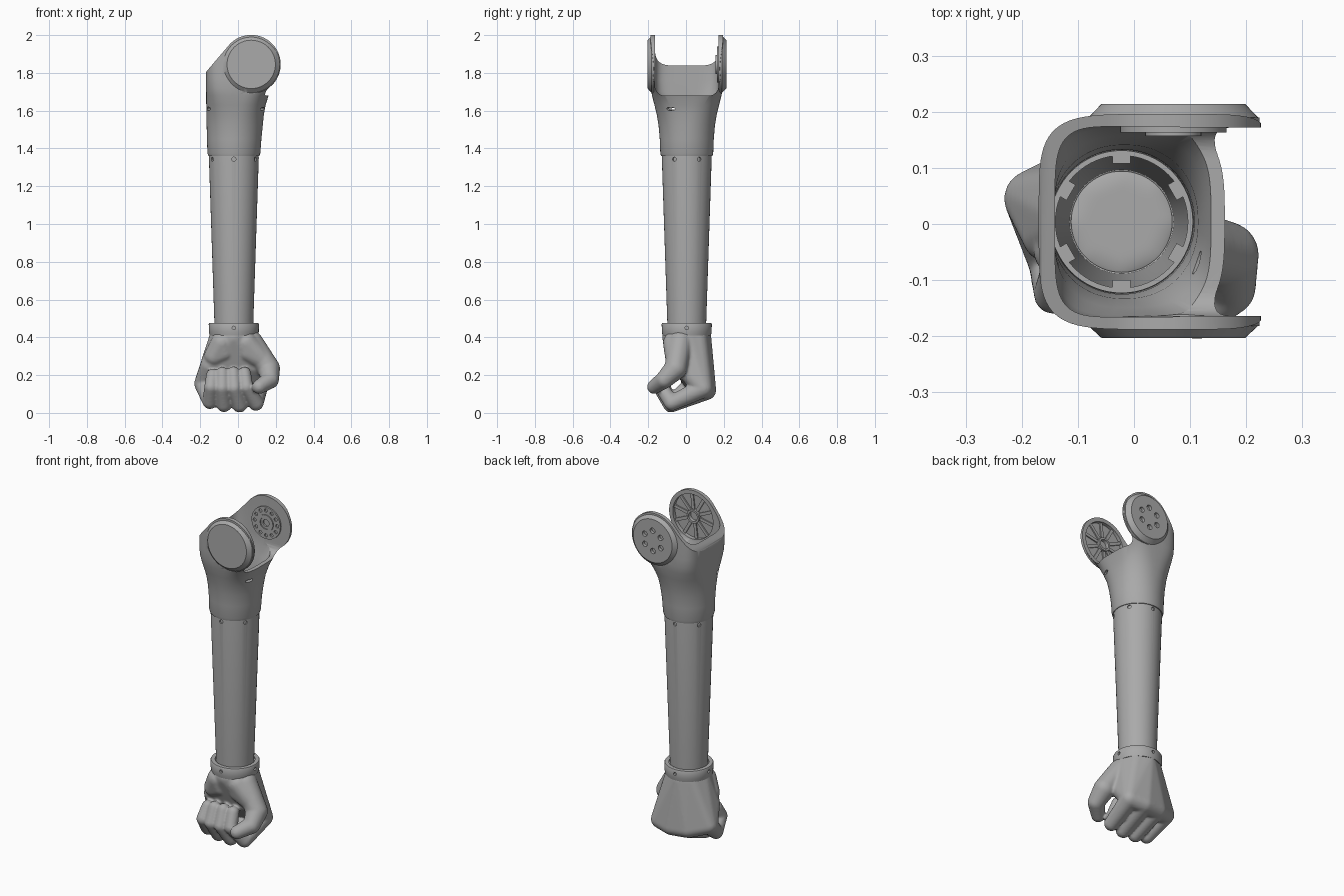
import bpy, bmesh, math
from mathutils import Vector, Matrix

if "Cube" in bpy.data.objects:
    bpy.data.objects.remove(bpy.data.objects["Cube"])

grey = bpy.data.materials.new("mid_grey")
grey.use_nodes = True
grey.diffuse_color = (0.4, 0.4, 0.4, 1)
grey.node_tree.nodes["Principled BSDF"].inputs["Base Color"].default_value = (0.4, 0.4, 0.4, 1)

AX, AY = -0.022, 0.004        # forearm axis
JX, JZ = 0.07, 1.845          # elbow joint axis


def make(name, bm, angle=35):
    bmesh.ops.recalc_face_normals(bm, faces=bm.faces)
    me = bpy.data.meshes.new(name)
    bm.to_mesh(me)
    bm.free()
    me.materials.append(grey)
    ob = bpy.data.objects.new(name, me)
    bpy.context.collection.objects.link(ob)
    smooth(ob, angle)
    return ob


def smooth(ob, angle=35):
    bpy.ops.object.select_all(action='DESELECT')
    ob.select_set(True)
    bpy.context.view_layer.objects.active = ob
    bpy.ops.object.shade_smooth_by_angle(angle=math.radians(angle))


def bake(ob):
    """Apply the modifiers of an object."""
    bpy.context.view_layer.update()
    dg = bpy.context.evaluated_depsgraph_get()
    me = bpy.data.meshes.new_from_object(ob.evaluated_get(dg))
    ob.modifiers.clear()
    ob.data = me


def combine(ob, tool, op):
    m = ob.modifiers.new("cut", 'BOOLEAN')
    m.object, m.operation, m.solver = tool, op, 'EXACT'
    bake(ob)
    bpy.data.objects.remove(tool)


def skin(bm, rings, closed=False):
    """Bridge rings of points; cap the ends unless the rings form a loop."""
    vs = [[bm.verts.new(p) for p in r] for r in rings]
    n = len(vs[0])
    pairs = list(zip(vs, vs[1:])) + ([(vs[-1], vs[0])] if closed else [])
    for a, b in pairs:
        for i in range(n):
            bm.faces.new((a[i], a[(i + 1) % n], b[(i + 1) % n], b[i]))
    if not closed:
        bm.faces.new(vs[0])
        bm.faces.new(vs[-1])


def lathe(bm, profile, n=64):
    """Closed (radius, height) profile turned about z."""
    turn = [2 * math.pi * i / n for i in range(n)]
    skin(bm, [[(r * math.cos(a), r * math.sin(a), z) for a in turn] for r, z in profile], True)


def rod(bm, a, b, r1, r2=None, n=20):
    """Cylinder or cone between two points."""
    a, b = Vector(a), Vector(b)
    d = b - a
    mat = Matrix.Translation((a + b) / 2) @ d.to_track_quat('Z', 'Y').to_matrix().to_4x4()
    bmesh.ops.create_cone(bm, cap_ends=True, segments=n, radius1=r1,
                          radius2=r1 if r2 is None else r2, depth=d.length, matrix=mat)


def prism(bm, outline, axis, lo, hi):
    """Outline extruded along x (y, z points) or y (x, z points)."""
    put = (lambda p, t: (t, p[0], p[1])) if axis == 'x' else (lambda p, t: (p[0], t, p[1]))
    skin(bm, [[put(p, t) for p in outline] for t in (lo, hi)])


def loft(bm, sections, n=72):
    """Superellipse sections: height, x min, x max, y half-width, exponent."""
    rings = []
    for z, x0, x1, h, e in sections:
        ring = []
        for i in range(n):
            c, s = math.cos(2 * math.pi * i / n), math.sin(2 * math.pi * i / n)
            ring.append(((x0 + x1) / 2 + (x1 - x0) / 2 * math.copysign(abs(c) ** (2 / e), c),
                         AY + h * math.copysign(abs(s) ** (2 / e), s), z))
        rings.append(ring)
    skin(bm, rings)


def around(count, radius, start=0):
    for i in range(count):
        a = start + 2 * math.pi * i / count
        yield radius * math.cos(a), radius * math.sin(a)


# Elbow yoke: lofted socket trimmed to the ear outline
bm = bmesh.new()
loft(bm, [(1.36, -.157, .113, .136, 2), (1.375, -.162, .118, .14, 2), (1.45, -.164, .124, .143, 2),
          (1.52, -.166, .131, .149, 2.1), (1.58, -.167, .137, .159, 2.3), (1.63, -.168, .146, .171, 2.7),
          (1.68, -.169, .162, .184, 3.3), (1.72, -.17, .2, .19, 4), (1.77, -.17, .26, .192, 4.6),
          (2.05, -.17, .3, .192, 5)])
yoke = make("elbow_yoke", bm)

bm = bmesh.new()
arc = [math.radians(-52 + 194 * i / 40) for i in range(41)]
prism(bm, [(-.3, 1.3), (.2, 1.3), (.19, 1.7)]
      + [(JX + .156 * math.cos(a), JZ + .156 * math.sin(a)) for a in arc]
      + [(-.165, 1.81), (-.175, 1.79), (-.3, 1.79)], 'y', -.4, .4)
combine(yoke, make("ear_outline", bm), 'INTERSECT')

# Chamfered bosses on the outer ear faces
for s, tip in ((-1, -.203), (1, .214)):
    bm = bmesh.new()
    rod(bm, (JX, s * .17, JZ), (JX, AY + s * .186, JZ), .154, n=64)
    combine(yoke, make("ear_base", bm), 'UNION')
    bm = bmesh.new()
    rod(bm, (JX, AY + s * .183, JZ), (JX, tip, JZ), .154, .128, 64)
    combine(yoke, make("ear_boss", bm), 'UNION')

# Hollow inside of the yoke
bm = bmesh.new()
loft(bm, [(1.3, -.149, .105, .127, 2), (1.45, -.15, .108, .129, 2), (1.56, -.148, .114, .137, 2.2),
          (1.64, -.143, .128, .153, 2.8), (1.7, -.141, .142, .167, 4), (1.76, -.141, .15, .17, 5),
          (2.1, -.141, .15, .17, 5)])
combine(yoke, make("yoke_hollow", bm), 'DIFFERENCE')

# Round-bottomed opening towards the upper arm
bm = bmesh.new()
bend = [math.radians(90 * i / 8) for i in range(9)]
right = [(AY + .118 + .05 * math.sin(a), 1.73 - .05 * math.cos(a)) for a in bend]
left = [(2 * AY - y, z) for y, z in reversed(right)]
prism(bm, right + [(AY + .168, 2.2), (AY - .168, 2.2)] + left, 'x', 0, .5)
combine(yoke, make("opening", bm), 'DIFFERENCE')

# Front ear dish, back ear bolt holes and side pockets
bm = bmesh.new()
rod(bm, (JX, -.186, JZ), (JX, -.12, JZ), .132, n=64)
for x, z in around(6, .06, .5):
    rod(bm, (JX + x, .196, JZ + z), (JX + x, .24, JZ + z), .016)
for x in (-.17, .135):
    bmesh.ops.create_uvsphere(bm, u_segments=20, v_segments=12, radius=.01,
                              matrix=Matrix.Translation((x * .9, -.075, 1.61)) @ Matrix.Diagonal((2, 2.8, 1, 1)))
combine(yoke, make("yoke_cuts", bm), 'DIFFERENCE')
smooth(yoke)

# Ribs and hub inside the front ear
bm = bmesh.new()
for x, z in around(10, 1, .2):
    d = Vector((x, 0, z))
    c = Vector((JX, -.178, JZ)) + d * .085
    mat = Matrix.Translation(c) @ d.to_track_quat('X', 'Y').to_matrix().to_4x4() @ Matrix.Diagonal((.1, .018, .007, 1))
    bmesh.ops.create_cube(bm, size=1, matrix=mat)
make("ear_ribs", bm)


def ring(name, r0, r1, lo, hi):
    bm = bmesh.new()
    lathe(bm, [(r0, lo), (r1, lo), (r1, hi), (r0, hi)], 48)
    bm.transform(Matrix.Translation((JX, 0, JZ)) @ Matrix.Rotation(-math.pi / 2, 4, 'X'))
    return make(name, bm)


ring("ear_hub", .028, .04, -.187, -.164)

# Servo horn on the inside of the back ear
horn = ring("servo_horn", .02, .095, .163, .178)
bm = bmesh.new()
for x, z in around(12, .074):
    rod(bm, (JX + x, .1, JZ + z), (JX + x, .171, JZ + z), .01)
combine(horn, make("horn_holes", bm), 'DIFFERENCE')
smooth(horn)
ring("horn_collar", .034, .05, .157, .17)

# Tapered hollow forearm tube with screw holes
bm = bmesh.new()
lathe(bm, [(.102, .44), (.103, .48), (.132, 1.35), (.127, 1.4), (.118, 1.4), (.118, 1.34), (.092, .44)])
bm.transform(Matrix.Translation((AX, AY, 0)))
tube = make("forearm_tube", bm)
bm = bmesh.new()
for x, y in around(6, 1, math.radians(30)):
    rod(bm, (AX + x * .123, AY + y * .123, 1.343), (AX + x * .16, AY + y * .16, 1.343), .011)
combine(tube, make("screw_holes", bm), 'DIFFERENCE')
smooth(tube)

# Nut tabs inside the tube mouth
bm = bmesh.new()
for x, y in around(6, .112, math.radians(30)):
    mat = Matrix.Translation((AX + x, AY + y, 1.37)) @ Matrix.Rotation(math.atan2(y, x), 4, 'Z')
    bmesh.ops.create_cube(bm, size=1, matrix=mat @ Matrix.Diagonal((.016, .032, .06, 1)))
make("nut_tabs", bm)

# Wrist cuff
bm = bmesh.new()
lathe(bm, [(.128, .41), (.132, .43), (.133, .47), (.13, .475), (.108, .475), (.108, .466), (.09, .46), (.09, .41)])
bm.transform(Matrix.Translation((AX, AY, 0)))
cuff = make("wrist_cuff", bm)
bm = bmesh.new()
for x, y in around(4, 1):
    rod(bm, (AX + x * .12, AY + y * .12, .45), (AX + x * .16, AY + y * .16, .45), .009)
combine(cuff, make("cuff_holes", bm), 'DIFFERENCE')
smooth(cuff)

# Fist: convex lumps of spheres fused into one smooth skin
fist = bmesh.new()


def lump(*balls):
    tmp = bmesh.new()
    for x, y, z, r in balls:
        bmesh.ops.create_icosphere(tmp, subdivisions=3, radius=r, matrix=Matrix.Translation((x, y, z)))
    pts = [v.co.copy() for v in tmp.verts]
    tmp.free()
    new = [fist.verts.new(p) for p in pts]
    out = bmesh.ops.convex_hull(fist, input=new)
    spare = set(out["geom_interior"]) | set(out["geom_unused"])
    bmesh.ops.delete(fist, geom=[v for v in spare if isinstance(v, bmesh.types.BMVert)], context='VERTS')


# fingers: knuckle, middle joint, end joint, tip
fingers = [((-.18, .045, .155, .052), (-.148, -.07, .06, .04), (-.143, -.125, .135, .036), (-.135, -.09, .2, .034)),
           ((-.08, .095, .125, .052), (-.074, -.076, .045, .041), (-.083, -.134, .13, .036), (-.083, -.1, .21, .034)),
           ((.02, .108, .12, .052), (.008, -.08, .043, .041), (-.019, -.136, .13, .036), (-.024, -.1, .212, .034)),
           ((.105, .09, .13, .052), (.095, -.075, .052, .041), (.045, -.13, .135, .036), (.035, -.095, .21, .034))]
wrist = [(AX + x, AY + y, .4, .06) for x, y in around(8, .07)]
lump(*wrist, *[f[0] for f in fingers], (-.15, -.02, .25, .05), (.09, -.02, .25, .05))
for f in fingers:
    for a, b in zip(f, f[1:]):
        lump(a, b)
lump((-.085, -.062, .37, .06), (-.125, -.045, .3, .055), (-.07, -.06, .32, .048))
lump((.045, -.062, .37, .06), (.05, -.06, .32, .052), (.12, -.05, .29, .06))
lump((.07, -.03, .37, .065), (.163, -.055, .235, .06))
lump((.163, -.055, .235, .06), (.17, -.115, .175, .047))
lump((.17, -.115, .175, .047), (.112, -.168, .138, .038))
hand = make("fist", fist)
m = hand.modifiers.new("fuse", 'REMESH')
m.mode, m.voxel_size, m.use_smooth_shade = 'VOXEL', .007, True
m = hand.modifiers.new("soften", 'SMOOTH')
m.factor, m.iterations = .5, 4
bake(hand)
smooth(hand, 60)
